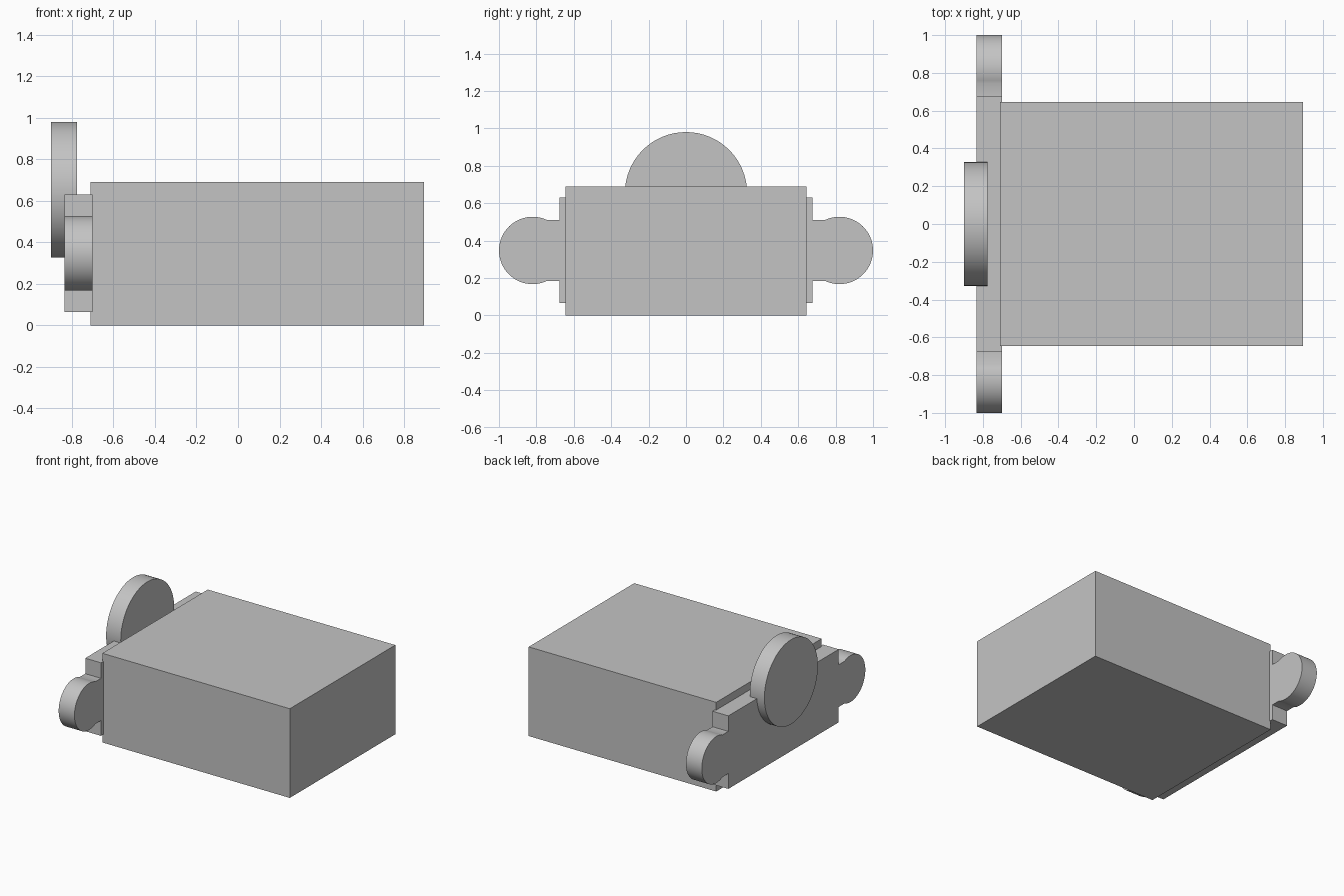
import bpy
import bmesh
from math import sin, cos, radians, tau

cube = bpy.data.objects.get("Cube")
if cube:
    bpy.data.objects.remove(cube, do_unlink=True)

grey = bpy.data.materials.new("mid_grey")
grey.use_nodes = True
colour = (0.55, 0.55, 0.55, 1)
grey.diffuse_color = colour
grey.node_tree.nodes["Principled BSDF"].inputs["Base Color"].default_value = colour


def extrude_profile(name, points, x_min, x_max):
    """Extrude a closed (y, z) outline along x, smoothing only shallow edges."""
    bm = bmesh.new()
    face = bm.faces.new([bm.verts.new((x_min, y, z)) for y, z in points])
    geom = bmesh.ops.extrude_face_region(bm, geom=[face])["geom"]
    moved = [v for v in geom if isinstance(v, bmesh.types.BMVert)]
    bmesh.ops.translate(bm, verts=moved, vec=(x_max - x_min, 0, 0))
    bmesh.ops.recalc_face_normals(bm, faces=bm.faces)
    mesh = bpy.data.meshes.new(name)
    bm.to_mesh(mesh)
    bm.free()
    mesh.materials.append(grey)
    obj = bpy.data.objects.new(name, mesh)
    bpy.context.collection.objects.link(obj)
    bpy.ops.object.select_all(action="DESELECT")
    obj.select_set(True)
    bpy.context.view_layer.objects.active = obj
    bpy.ops.object.shade_smooth_by_angle(angle=radians(30))
    return obj


# Main box
half = 0.645
extrude_profile("main_box", [(-half, 0), (half, 0), (half, 0.69), (-half, 0.69)], -0.71, 0.895)

# End plate with a rounded ear on each side
mid, edge, radius, ear_y = 0.347, 0.675, 0.18, 0.82
neck = radius * sin(radians(115))
side = [(edge, 0.065), (edge, mid - neck)]
for i in range(41):
    a = radians(-115 + 230 * i / 40)
    side.append((ear_y + radius * cos(a), mid + radius * sin(a)))
side += [(edge, mid + neck), (edge, 0.63)]
outline = side + [(-y, z) for y, z in reversed(side)]
extrude_profile("eared_end_plate", outline, -0.835, -0.70)

# Upright disc set into the end plate
disc = [(0.327 * cos(tau * i / 64), 0.653 + 0.327 * sin(tau * i / 64)) for i in range(64)]
extrude_profile("end_disc", disc, -0.90, -0.775)
